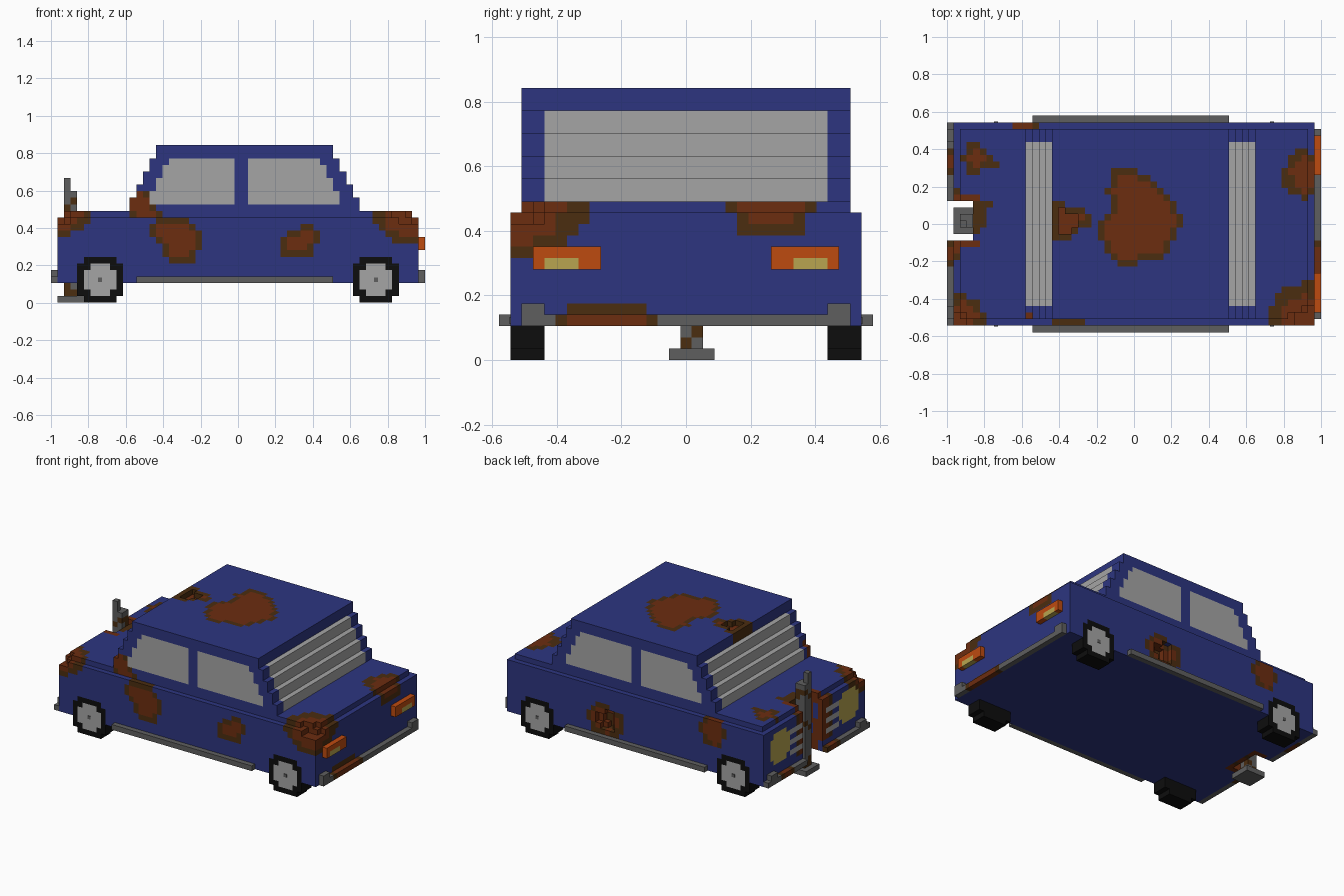
import bpy, bmesh, math, random
from itertools import product

if "Cube" in bpy.data.objects:
    bpy.data.objects.remove(bpy.data.objects["Cube"], do_unlink=True)
random.seed(4)

V = 2 / 57                      # edge of one block
COLOURS = {
    "blue_paint": (0.026, 0.036, 0.216),
    "rust": (0.150, 0.026, 0.005),
    "dark_rust": (0.070, 0.026, 0.005),
    "pale_grey": (0.376, 0.376, 0.376),
    "steel_grey": (0.114, 0.114, 0.114),
    "black_rubber": (0.004, 0.004, 0.004),
    "orange": (0.515, 0.070, 0.005),
    "lamp_yellow": (0.485, 0.376, 0.080),
}
MATS = {}
for name, rgb in COLOURS.items():
    m = bpy.data.materials.new(name)
    m.use_nodes = True
    m.diffuse_color = (*rgb, 1)
    m.node_tree.nodes["Principled BSDF"].inputs["Base Color"].default_value = (*rgb, 1)
    MATS[name] = m


def box(i, j, k, colour):
    """Blocks filling three half-open ranges."""
    return {c: colour for c in product(range(*i), range(*j), range(*k))}


def cut(cells, i, j, k):
    for c in product(range(*i), range(*j), range(*k)):
        cells.pop(c, None)


def build(name, cells):
    """Mesh the outer faces of a set of blocks."""
    bm = bmesh.new()
    verts, used = {}, sorted(set(cells.values()))

    def vert(p):
        if p not in verts:
            verts[p] = bm.verts.new((p[0] * V - 1, (p[1] - 16.5) * V, p[2] * V))
        return verts[p]

    for c, colour in cells.items():
        for axis, side in product(range(3), (0, 1)):
            n = list(c)
            n[axis] += 2 * side - 1
            if tuple(n) in cells:
                continue
            a, b = (axis + 1) % 3, (axis + 2) % 3
            ring = []
            for u, w in ((0, 0), (1, 0), (1, 1), (0, 1)):
                p = list(c)
                p[axis] += side
                p[a] += u
                p[b] += w
                ring.append(vert(tuple(p)))
            face = bm.faces.new(ring if side else ring[::-1])
            face.material_index = used.index(colour)
    mesh = bpy.data.meshes.new(name)
    bm.to_mesh(mesh)
    bm.free()
    for colour in used:
        mesh.materials.append(MATS[colour])
    ob = bpy.data.objects.new(name, mesh)
    bpy.context.collection.objects.link(ob)
    return ob


def patch(cells, place, first, rows):
    """Rust patch from row spans: dark rim, brighter middle."""
    blob = {(i, first + r) for r, (a, b) in enumerate(rows) for i in range(a, b)}
    for i, r in blob:
        rim = not {(i + 1, r), (i - 1, r), (i, r + 1), (i, r - 1)} <= blob
        if place(i, r) in cells:
            cells[place(i, r)] = "dark_rust" if rim else "rust"


def spot(cells, centre, reach, carve=0.0):
    """Rust around a point; carve is the share of the reach knocked away."""
    for c in list(cells):
        if cells[c] != "blue_paint":
            continue
        d = math.sqrt(sum(((p + 0.5 - q) / r) ** 2 for p, q, r in zip(c, centre, reach)))
        d += random.uniform(-0.06, 0.06)
        if d < carve:
            del cells[c]
        elif d < 1:
            cells[c] = "rust" if d < 0.76 else "dark_rust"


# Body shell with a raised top layer and a crash notch in the nose
body = box((1, 56), (1, 32), (3, 13), "blue_paint")
body |= box((2, 55), (2, 31), (13, 14), "blue_paint")
cut(body, (1, 4), (14, 20), (3, 14))

# Wheels, cut into the body
for end, x0 in (("front", 4), ("rear", 46)):
    for side, y0 in (("right", 1), ("left", 29)):
        wheel = box((x0, x0 + 7), (y0, y0 + 3), (0, 7), "black_rubber")
        outer = y0 if side == "right" else y0 + 2
        for u, w in product((0, 6), (0, 6)):
            cut(wheel, (x0 + u, x0 + u + 1), (y0, y0 + 3), (w, w + 1))
        for u, w in product(range(1, 6), range(1, 6)):
            if (u in (1, 5)) + (w in (1, 5)) < 2:
                wheel[(x0 + u, outer, w)] = "pale_grey"
        for c in wheel:
            body.pop(c, None)
        build(f"{end}_{side}_wheel", wheel)
        # Axle cap plate
        cap_y = (outer - 16.5 + (0 if side == "right" else 1)) * V
        bpy.ops.mesh.primitive_cube_add(size=1, location=((x0 + 3.5) * V - 1, cap_y, 3.5 * V))
        cap = bpy.context.object
        cap.name = f"{end}_{side}_axle_cap"
        cap.scale = (0.022, 0.006, 0.022)
        cap.data.materials.append(MATS["steel_grey"])

# Headlamps and grille bars painted into the nose
for j, k in product(range(1, 32), range(3, 13)):
    if (1, j, k) not in body:
        continue
    m = min(j, 32 - j)          # distance from the nearer side
    if 2 < m < 9 and 6 <= k < 12 and not (m in (3, 8) and k in (6, 11)):
        body[(1, j, k)] = "lamp_yellow"
    elif 9 <= m < 13 and k in (6, 8, 10):
        body[(1, j, k)] = "pale_grey"
    elif m >= 11 and k > 4:
        body[(1, j, k)] = "rust" if m > 11 else "dark_rust"
# Rust inside the crash notch
for c in list(body):
    if c[0] < 5 and 13 <= c[1] < 21 and c[0] > 1 and random.random() < 0.75:
        body[c] = "rust" if c[1] % 3 else "dark_rust"

# Body rust: broken corners, boot edge, dent and patches
spot(body, (56, 1, 14), (7.4, 6.8, 5.3), 0.5)
spot(body, (1, 1, 14), (5, 5.2, 4.2), 0.5)
spot(body, (56, 24, 14.5), (5, 4.3, 3.6))
spot(body, (34.8, 32, 6.8), (3.9, 3, 3.1), 0.62)
spot(body, (12, 32, 10.8), (2.7, 2, 3.2))
spot(body, (14.5, 2, 14), (2.2, 1.5, 1.6))
patch(body, lambda i, k: (i, 1, k), 6,
      [(18, 22), (17, 22), (17, 23), (16, 23), (15, 23), (15, 22), (16, 21)])
patch(body, lambda i, k: (i, 1, k), 7, [(35, 40), (35, 40), (35, 41), (36, 41), (38, 40)])
patch(body, lambda i, j: (i, j, 13), 24, [(3, 5), (3, 8), (2, 7), (3, 6), (3, 5)])
patch(body, lambda i, j: (i, j, 13), 15, [(4, 5), (4, 6), (4, 6), (4, 6), (4, 7)])
for j in range(6, 13):
    body[(55, j, 4)] = "dark_rust"
build("body", body)

# Cabin: stepped screens between blue pillars, with side windows
cabin = {}
for step in range(4):
    cabin |= box((12 + step, 47 - step), (2, 31), (14 + 2 * step, 16 + 2 * step), "blue_paint")
for i, j, k in cabin:
    lean = (k - 15) // 2
    pane = 15 + lean <= i < 28 or 30 <= i < 44 - lean
    if 4 <= j < 29 or (j in (2, 30) and k >= 15 and pane):
        cabin[(i, j, k)] = "pale_grey"
spot(cabin, (13.6, 2, 14.8), (2.4, 1.5, 2.5))
build("cabin", cabin)

# Roof with a large rust patch and a broken front edge
roof = box((16, 43), (2, 31), (22, 24), "blue_paint")
patch(roof, lambda i, j: (i, j, 23), 10,
      [(26, 29), (25, 33), (24, 34), (24, 34), (23, 35), (23, 35), (23, 36), (24, 36),
       (25, 35), (25, 35), (25, 34), (24, 33), (25, 32), (25, 31), (25, 29)])
edge = [(16, 19), (16, 20), (16, 22), (16, 22), (16, 21), (16, 18)]
for layer in (22, 23):
    patch(roof, lambda i, j: (i, j, layer), 14, edge)
for c in [c for c in roof if c[2] == 23 and c[0] < 20 and roof[c] == "rust"]:
    del roof[c]
build("roof", roof)

# Sills along both sides
for side, j in (("right", 0), ("left", 32)):
    build(f"{side}_sill", box((13, 43), (j, j + 1), (3, 4), "steel_grey"))

# Bumpers with raised ends and rusty stretches
rear_bumper = box((56, 57), (2, 31), (3, 4), "steel_grey")
front_bumper = box((0, 1), (1, 32), (3, 4), "steel_grey")
cut(front_bumper, (0, 1), (14, 20), (3, 4))
for bumper, i in ((rear_bumper, 56), (front_bumper, 0)):
    for j in (2, 29):
        bumper |= box((i, i + 1), (j, j + 2), (3, 5), "steel_grey")
for bumper, i, a, b in ((rear_bumper, 56, 5, 14), (front_bumper, 0, 24, 28), (front_bumper, 0, 10, 14)):
    for j in range(a, b):
        bumper[(i, j, 3)] = "dark_rust" if j in (a, b - 1) else "rust"
build("rear_bumper", rear_bumper)
build("front_bumper", front_bumper)

# Tail lamps with a yellow reversing light
for side, j, y in (("right", 3, 4), ("left", 24, 26)):
    lamp = box((56, 57), (j, j + 6), (8, 10), "orange")
    lamp |= box((56, 57), (y, y + 3), (8, 9), "lamp_yellow")
    build(f"{side}_tail_lamp", lamp)

# Bent post standing in the notch
post = box((1, 5), (15, 19), (0, 1), "steel_grey")
post |= box((2, 4), (16, 18), (1, 17), "steel_grey")
post |= box((2, 3), (16, 17), (17, 19), "steel_grey")
for c in post:
    if c[2] in (1, 2, 8, 9, 14, 15) and (c[0] + c[1] + c[2]) % 3:
        post[c] = "dark_rust"
build("post", post)
